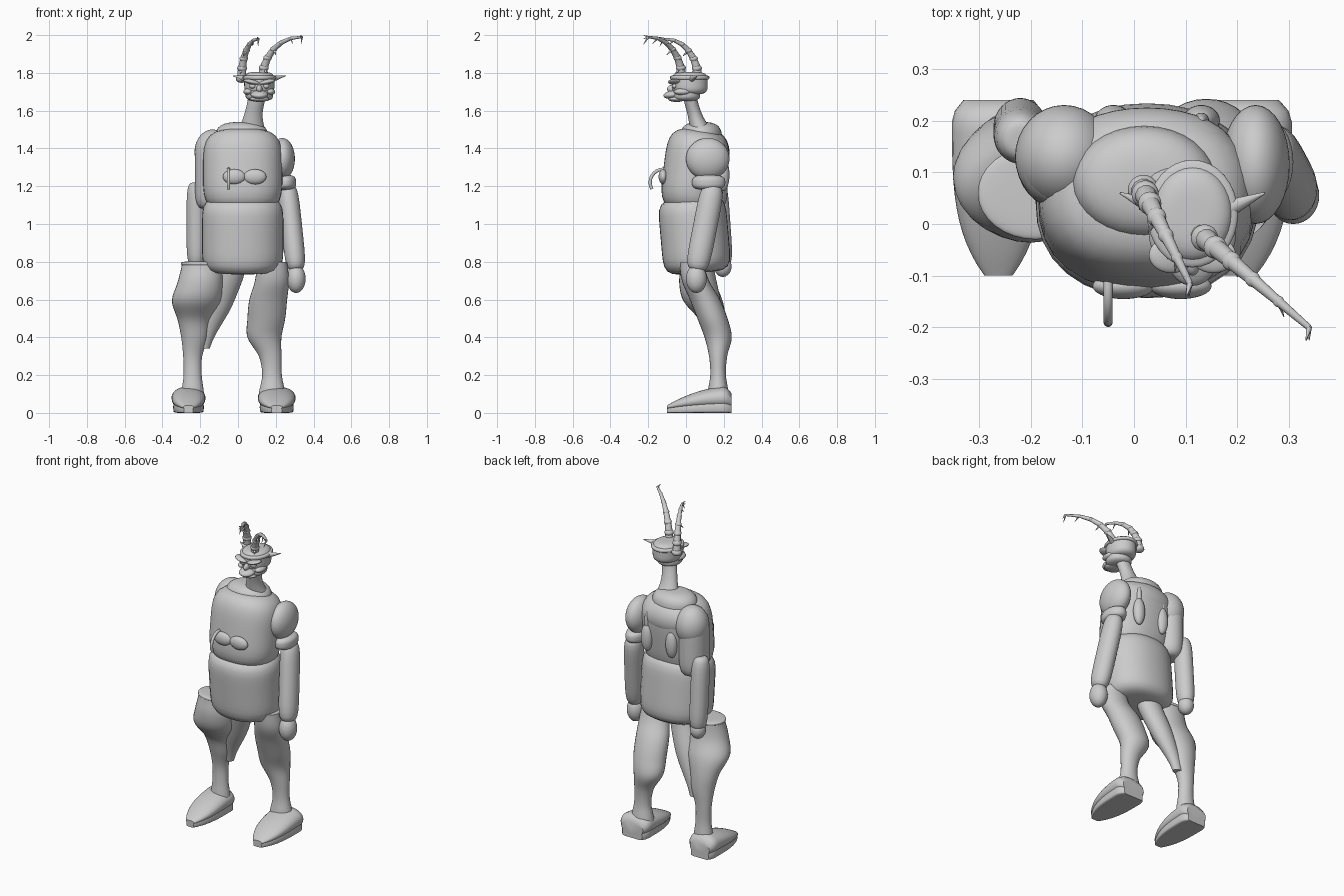
import bpy, bmesh, math, random
from mathutils import Vector, Euler

cube = bpy.data.objects.get("Cube")
if cube:
    bpy.data.objects.remove(cube, do_unlink=True)

random.seed(4)
GREY = (0.6, 0.6, 0.6, 1)
clay = bpy.data.materials.new("plain_grey")
clay.use_nodes = True
clay.diffuse_color = GREY
shader = next(node for node in clay.node_tree.nodes if node.type == 'BSDF_PRINCIPLED')
shader.inputs["Base Color"].default_value = GREY


def build(name, bm):
    """Turn a bmesh into a smooth shaded grey object."""
    bmesh.ops.recalc_face_normals(bm, faces=bm.faces)
    mesh = bpy.data.meshes.new(name)
    bm.to_mesh(mesh)
    bm.free()
    mesh.materials.append(clay)
    obj = bpy.data.objects.new(name, mesh)
    bpy.context.collection.objects.link(obj)
    bpy.ops.object.select_all(action='DESELECT')
    obj.select_set(True)
    bpy.context.view_layer.objects.active = obj
    bpy.ops.object.shade_smooth_by_angle(angle=math.radians(40))
    return obj


def blob(name, centre, radii, tilt=(0, 0), plan=2, profile=2):
    """Superellipsoid: higher plan or profile powers make it boxier."""
    bm = bmesh.new()
    bmesh.ops.create_uvsphere(bm, u_segments=32, v_segments=24, radius=1)
    turn = Euler((math.radians(tilt[0]), math.radians(tilt[1]), 0))
    for vert in bm.verts:
        x, y, z = vert.co
        reach = math.hypot(x, y)
        swell = (reach ** profile + abs(z) ** profile) ** (-1 / profile)
        side = swell
        if reach > 1e-4:
            side *= (abs(x / reach) ** plan + abs(y / reach) ** plan) ** (-1 / plan)
        point = Vector((x * side * radii[0], y * side * radii[1], z * swell * radii[2]))
        point.rotate(turn)
        vert.co = point + Vector(centre)
    return build(name, bm)


def loft(name, rings, across, up, power=2, sides=28):
    """Skin a list of rings, each (centre, radius across, radius up)."""
    bm = bmesh.new()
    loops = []
    for centre, wide, tall in rings:
        loop = []
        for k in range(sides):
            c, s = math.cos(math.tau * k / sides), math.sin(math.tau * k / sides)
            u = math.copysign(abs(c) ** (2 / power), c) * wide
            v = math.copysign(abs(s) ** (2 / power), s) * tall
            loop.append(bm.verts.new(centre + across * u + up * v))
        loops.append(loop)
    for low, high in zip(loops, loops[1:]):
        for k in range(sides):
            j = (k + 1) % sides
            bm.faces.new((low[k], low[j], high[j], high[k]))
    bm.faces.new(loops[0])
    bm.faces.new(loops[-1])
    return build(name, bm)


EAST, NORTH, SKY = Vector((1, 0, 0)), Vector((0, 1, 0)), Vector((0, 0, 1))


def limb(name, bottom, top, stations, depth=.8, steps=5):
    """Smooth limb through evenly spaced level stations of (x, y, radius)."""
    points = [Vector(s) for s in stations]
    last = len(points) - 1
    rings = []
    for n in range(last * steps + 1):
        i = min(n // steps, last - 1)
        t = n / steps - i
        b, c = points[i], points[i + 1]
        a, d = points[max(i - 1, 0)], points[min(i + 2, last)]
        x, y, r = (b + (c - a) * (t / 2) + (a * 2 - b * 5 + c * 4 - d) * (t * t / 2)
                   + (b * 3 - a - c * 3 + d) * (t ** 3 / 2))
        z = bottom + (top - bottom) * n / (last * steps)
        rings.append((Vector((x, y, z)), r, r * depth))
    return loft(name, rings, EAST, NORTH)


def tube(name, points, radii):
    """Round tube along a path, its rings square to the path."""
    rings = []
    for i, point in enumerate(points):
        along = (points[min(i + 1, len(points) - 1)] - points[max(i - 1, 0)]).normalized()
        if i == 0:
            across = along.orthogonal().normalized()
        across = (across - along * across.dot(along)).normalized()
        rings.append((point, across, along.cross(across), radii[i]))
    bm = bmesh.new()
    sides = 12
    loops = []
    for point, across, up, r in rings:
        angles = [math.tau * k / sides for k in range(sides)]
        loops.append([bm.verts.new(point + (across * math.cos(a) + up * math.sin(a)) * r)
                      for a in angles])
    for low, high in zip(loops, loops[1:]):
        for k in range(sides):
            j = (k + 1) % sides
            bm.faces.new((low[k], low[j], high[j], high[k]))
    bm.faces.new(loops[0])
    bm.faces.new(loops[-1])
    return build(name, bm)


def spike(name, start, offset, radius):
    tube(name, [start, start + Vector(offset)], [radius, radius / 9])


# Torso: belly barrel, chest shell, collar and neck
MID = .025
blob("belly", (MID, .045, .94), (.215, .18, .2), tilt=(5, 0), plan=2.2, profile=6)
blob("chest", (MID, .045, 1.28), (.21, .165, .22), tilt=(-7, 0), plan=2.3, profile=4)
blob("collar", (.02, .08, 1.45), (.14, .11, .09), profile=3)
blob("back_yoke", (MID, .14, 1.39), (.17, .085, .1))
limb("neck", 1.46, 1.68, [(.07, .09, .08), (.08, .05, .05), (.1, .02, .045)])

# Chest emblem with a hook, and hanging pods on the back
for side in (-1, 1):
    blob("chest_oval", (.035 + side * .055, -.12, 1.25), (.06, .025, .04))
    pod = .045 + side * .085
    blob("back_pod", (pod, .2, 1.26), (.036, .03, .085))
    blob("pod_stem", (pod, .2, 1.36), (.015, .015, .06))
curl = [math.radians(15 * k) for k in range(-2, 8)]
tube("chest_hook", [Vector((-.05, -.12 - .07 * math.cos(a), 1.22 + .07 * math.sin(a)))
                    for a in curl], [.009] * len(curl))

# Left arm
blob("left_shoulder", (.235, .115, 1.345), (.066, .115, .11))
blob("left_cuff", (.25, .12, 1.22), (.058, .088, .04), profile=3)
blob("left_forearm", (.285, .1, .98), (.055, .064, .23), tilt=(-11, -6), profile=5)
blob("left_hand", (.308, .055, .71), (.05, .055, .075))

# Right arm
blob("right_shoulder", (-.135, .13, 1.38), (.095, .1, .12))
blob("right_sleeve", (-.145, .125, 1.27), (.083, .095, .19), profile=5)
blob("right_forearm", (-.22, .18, 1), (.052, .055, .22), tilt=(4, 0), profile=5)
blob("right_hand", (-.22, .195, .775), (.045, .046, .055))

# Legs, from ankle to hip; the right thigh is a shell beside an inner limb
limb("left_leg", .1, .8, [(.18, .17, .07), (.18, .17, .052), (.17, .17, .06), (.14, .17, .09),
                          (.15, .14, .1), (.16, .1, .1), (.18, .05, .09), (.18, .03, .08)])
limb("right_leg", .1, .79, [(-.24, .17, .06), (-.24, .17, .048), (-.24, .17, .05),
                            (-.23, .16, .07), (-.23, .14, .09), (-.22, .09, .13),
                            (-.2, .06, .12), (-.19, .06, .107)])
blob("right_thigh_rim", (-.19, .06, .79), (.112, .09, .012), profile=4)
limb("right_inner_thigh", .34, .8, [(-.18, .17, .03), (-.1, .13, .07), (-.03, .08, .08)])


# Shoes: rounded uppers on flat soles, tapering from heel to toe
def shoe_part(name, x, width, heel_top, drop, bottom, power):
    rings = []
    count = 16
    for k in range(count + 1):
        t = k / count
        half = width * (1 - .7 * t ** 4) * min(1, .75 + 3 * t)
        top = (heel_top - drop * t * t) * min(1, .75 + 3 * t)
        centre = Vector((x, .24 - .34 * t, (top + bottom) / 2))
        rings.append((centre, half, (top - bottom) / 2))
    loft(name, rings, EAST, SKY, power)


for label, x, width in (("left", .205, .1), ("right", -.262, .09)):
    shoe_part(label + "_shoe", x, width, .14, .1, .02, 2.2)
    shoe_part(label + "_sole", x, width * .9, .06, .035, 0, 7)

# Head: skull, jaw, crown band, snout, then the paired face parts
HEAD = .113
blob("skull", (HEAD, .02, 1.745), (.08, .095, .06), profile=4)
blob("jaw", (HEAD, 0, 1.685), (.073, .075, .035), profile=3)
blob("crown_band", (HEAD, .02, 1.775), (.088, .104, .014), profile=4)
blob("snout", (HEAD, -.07, 1.685), (.046, .05, .022), tilt=(8, 0))
blob("lower_jaw", (HEAD, -.05, 1.662), (.05, .045, .016))
blob("nose", (HEAD, -.07, 1.715), (.016, .03, .022))
for side in (-1, 1):
    blob("brow", (HEAD + side * .04, -.06, 1.752), (.045, .035, .013), tilt=(0, side * -12))
    blob("eye", (HEAD + side * .035, -.06, 1.73), (.018, .015, .013))
    blob("cheek", (HEAD + side * .058, -.02, 1.7), (.026, .045, .018))
    spike("ear_spike", Vector((HEAD + side * .07, .03, 1.77)), (side * .07, .03, .015), .018)


# Horns: arcs that rise and then sweep forward, with knuckles, twigs and forks
def horn(name, base, sweep, joints=6):
    path, radii = [], []
    for k in range(joints + 1):
        t = k / joints
        lean = t ** 1.8
        rise = math.sin(t * math.pi / 2)
        path.append(Vector(base) + Vector((sweep[0] * lean, sweep[1] * lean, sweep[2] * rise)))
        radii.append(.025 - .019 * t)
    tube(name, path, radii)
    for k, (point, r) in enumerate(zip(path[:-1], radii)):
        blob(name + "_knuckle", point, (r * 1.2, r * 1.2, r * .9))
        if k % 2:
            spike(name + "_twig", point, (random.uniform(-.02, .02), -.03, -.03), r * .6)
    for drop in (.01, -.01, -.04):
        spike(name + "_fork", path[-1], (random.uniform(-.01, .01), -.025, drop), radii[-1])


horn("right_horn", (.018, .065, 1.77), (.09, -.18, .21))
horn("left_horn", (.128, -.02, 1.77), (.21, -.18, .22))
